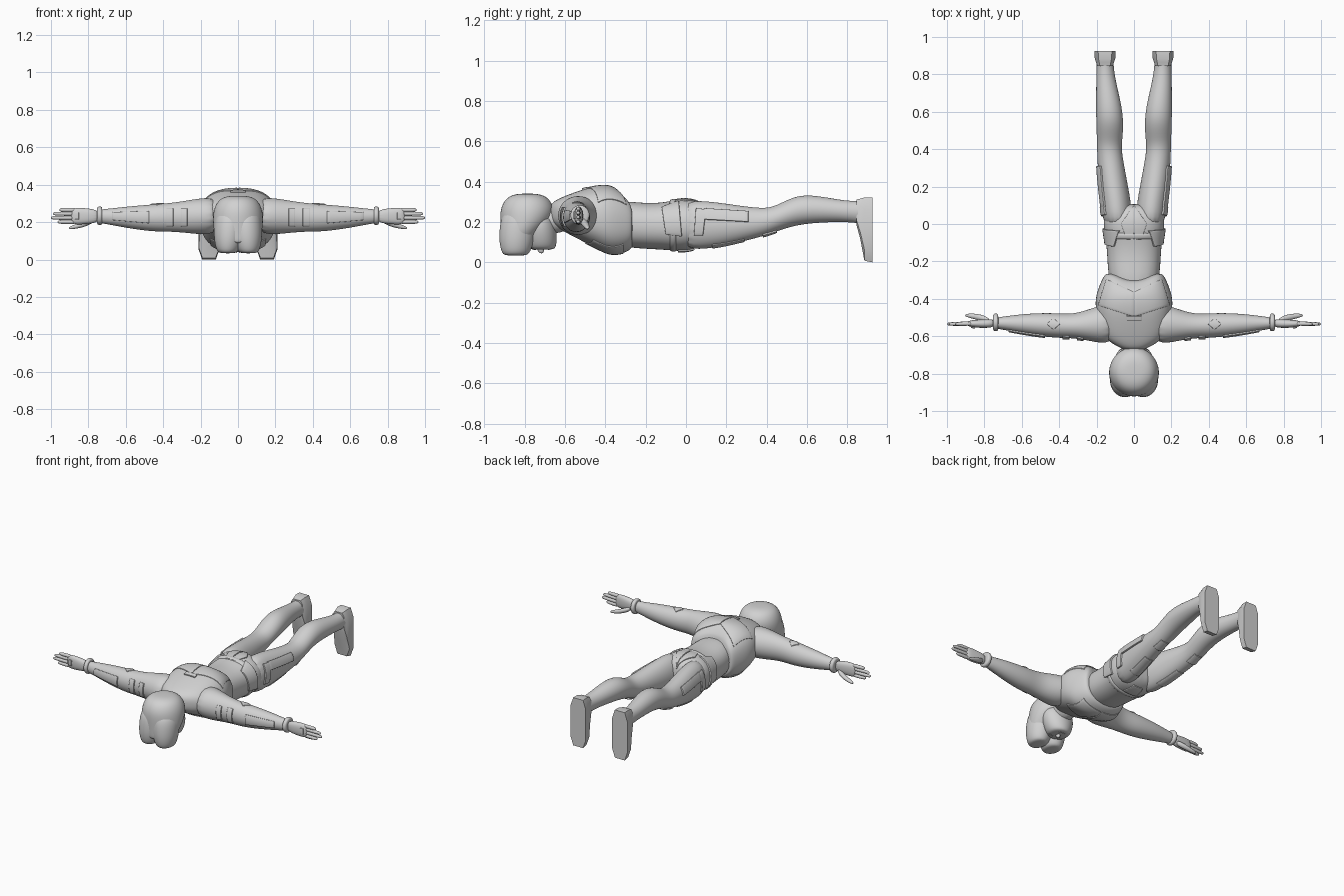
import bpy, bmesh, math
from mathutils import Vector
from mathutils.bvhtree import BVHTree

cube = bpy.data.objects.get("Cube")
if cube:
    bpy.data.objects.remove(cube, do_unlink=True)

grey = bpy.data.materials.new("light grey")
grey.use_nodes = True
grey.diffuse_color = (0.64, 0.64, 0.64, 1)
for node in grey.node_tree.nodes:
    if node.type == 'BSDF_PRINCIPLED':
        node.inputs["Base Color"].default_value = grey.diffuse_color
        node.inputs["Roughness"].default_value = 0.7


def finish(name, bm, mirror):
    """Turn a bmesh into a smooth, optionally mirrored object."""
    bmesh.ops.recalc_face_normals(bm, faces=bm.faces)
    mesh = bpy.data.meshes.new(name)
    bm.to_mesh(mesh)
    bm.free()
    mesh.shade_smooth()
    mesh.materials.append(grey)
    obj = bpy.data.objects.new(name, mesh)
    bpy.context.collection.objects.link(obj)
    if mirror:
        mod = obj.modifiers.new("mirror", 'MIRROR')
        mod.use_mirror_merge = False
    return obj


def loft(name, axis, rows, mirror=False, power=2.0, sides=16, smooth=True):
    """Skin rounded sections; each row is position, two centres, two radii."""
    bm = bmesh.new()
    rings = []
    for t, ca, cb, ra, rb in rows:
        ring = []
        for i in range(sides):
            a = math.tau * (i + 0.5) / sides
            c, s = math.cos(a), math.sin(a)
            co = [ca + ra * math.copysign(abs(c) ** (2 / power), c),
                  cb + rb * math.copysign(abs(s) ** (2 / power), s)]
            co.insert("xyz".index(axis), t)
            ring.append(bm.verts.new(co))
        rings.append(ring)
    for low, high in zip(rings, rings[1:]):
        for i in range(sides):
            j = (i + 1) % sides
            bm.faces.new((low[i], low[j], high[j], high[i]))
    bm.faces.new(rings[0])
    bm.faces.new(rings[-1])
    obj = finish(name, bm, mirror)
    if smooth:
        obj.modifiers.new("round", 'SUBSURF').levels = 2
        obj.modifiers["round"].render_levels = 2
    else:
        bpy.ops.object.select_all(action='DESELECT')
        obj.select_set(True)
        bpy.context.view_layer.objects.active = obj
        bpy.ops.object.shade_smooth_by_angle(angle=math.radians(30))
    return obj


def patch(name, target, axis, sign, corners, thick=0.016, mirror=True, n=10):
    """Lay a raised four-cornered plate on a body part, seen along an axis."""
    bpy.context.view_layer.update()
    tree = BVHTree.FromObject(target, bpy.context.evaluated_depsgraph_get())
    k = "xyz".index(axis)
    ray = Vector((0, 0, 0))
    ray[k] = -sign
    a, b, c, d = [Vector(p) for p in corners]
    bm = bmesh.new()
    grid = []
    for i in range(n + 1):
        for j in range(n + 1):
            u, v = i / n, j / n
            flat = list(a.lerp(b, u).lerp(d.lerp(c, u), v))
            flat.insert(k, sign * 2)
            hit = tree.ray_cast(Vector(flat), ray)[0]
            if hit is None:
                hit = tree.find_nearest(Vector(flat))[0]
            grid.append(bm.verts.new(hit))
    w = n + 1
    for i in range(n):
        for j in range(n):
            p = i * w + j
            bm.faces.new((grid[p], grid[p + 1], grid[p + w + 1], grid[p + w]))
    obj = finish(name, bm, mirror)
    solid = obj.modifiers.new("thickness", 'SOLIDIFY')
    solid.thickness = thick
    solid.offset = 0
    edge = obj.modifiers.new("soft edge", 'BEVEL')
    edge.width = 0.003
    edge.segments = 2
    edge.limit_method = 'ANGLE'
    return obj


# Torso, lying face down with the head toward the front
waist = loft("waist_and_hips", 'y', [
    (-.4, 0, .2, .13, .12), (-.2, 0, .178, .145, .114), (-.1, 0, .18, .15, .12),
    (-.02, 0, .185, .167, .135), (.05, 0, .187, .165, .125), (.11, 0, .19, .11, .08)],
    power=2.3)
jacket = loft("jacket", 'y', [
    (-.675, 0, .245, .05, .04), (-.65, 0, .243, .1, .065), (-.605, 0, .24, .172, .09),
    (-.5, 0, .232, .2, .137), (-.43, 0, .222, .212, .162), (-.37, 0, .207, .205, .176),
    (-.3, 0, .2, .176, .156), (-.268, 0, .195, .158, .128), (-.264, 0, .195, .14, .11)],
    power=2.5)
# Raise the jacket hem into a notch at the middle of the back
for vert in jacket.data.vertices:
    if vert.co.y > -.32 and vert.co.z > .2:
        vert.co.y -= .06 * max(0, 1 - abs(vert.co.x) / .13)
loft("belt", 'y', [
    (-.085, 0, .183, .145, .12), (-.08, 0, .183, .16, .131),
    (-.05, 0, .184, .168, .137), (-.045, 0, .184, .15, .12)], power=2.3)

# Legs and feet
leg = loft("leg", 'y', [
    (-.03, .085, .185, .08, .125), (.1, .094, .185, .082, .122),
    (.2, .109, .187, .079, .106), (.3, .122, .192, .073, .086),
    (.4, .133, .2, .066, .067), (.46, .13, .222, .07, .066),
    (.55, .129, .26, .075, .076), (.65, .136, .264, .068, .069),
    (.78, .152, .254, .051, .053), (.86, .155, .248, .046, .056),
    (.9, .155, .25, .046, .06)], mirror=True)
loft("foot", 'y', [
    (.845, .155, .25, .044, .064), (.865, .155, .215, .05, .105),
    (.885, .155, .165, .057, .163), (.925, .155, .16, .059, .167)],
    mirror=True, power=4, sides=8, smooth=False)

# Arms, cuffs and hands
arm = loft("arm", 'x', [
    (.1, -.53, .235, .115, .1), (.2, -.537, .231, .099, .1),
    (.3, -.545, .228, .068, .084), (.38, -.545, .225, .066, .077),
    (.46, -.54, .222, .067, .074), (.6, -.533, .226, .053, .058),
    (.7, -.53, .23, .035, .041), (.76, -.53, .232, .028, .036)], mirror=True)
loft("cuff", 'x', [
    (.725, -.526, .234, .035, .04), (.728, -.526, .234, .049, .051),
    (.752, -.526, .234, .049, .051), (.755, -.526, .234, .03, .035)], mirror=True)
palm = loft("palm", 'x', [
    (.74, -.53, .231, .022, .033), (.8, -.533, .232, .024, .042),
    (.85, -.533, .232, .021, .046), (.895, -.533, .232, .015, .043)],
    mirror=True, power=2.4)
for label, z, tip in (("index", .201, .965), ("middle", .223, 1),
                      ("ring", .245, .99), ("little", .265, .955)):
    loft(label + "_finger", 'x', [
        (.86, -.533, z, .012, .0125), (.92, -.533, z, .012, .012),
        (tip - .01, -.535, z, .01, .0105), (tip, -.535, z, .005, .005)],
        mirror=True, sides=10)
loft("thumb", 'x', [
    (.77, -.518, .212, .016, .016), (.82, -.5, .19, .019, .017),
    (.87, -.491, .176, .014, .013), (.905, -.488, .168, .007, .007)],
    mirror=True, sides=10)

# Head, hair, face and neck
loft("neck", 'y', [
    (-.75, 0, .2, .07, .07), (-.66, 0, .212, .066, .07), (-.57, 0, .23, .08, .08)])
loft("hair", 'z', [
    (.085, 0, -.84, .09, .07), (.095, 0, -.84, .11, .08),
    (.14, 0, -.825, .13, .097), (.2, 0, -.795, .138, .13),
    (.265, 0, -.787, .135, .138), (.315, 0, -.787, .11, .112),
    (.335, 0, -.787, .075, .075), (.341, 0, -.787, .035, .035)])
loft("fringe_lock", 'z', [
    (.033, .056, -.845, .035, .05), (.042, .055, -.845, .06, .07),
    (.1, .05, -.841, .079, .088), (.16, .046, -.835, .085, .093),
    (.22, .042, -.82, .086, .1), (.27, .035, -.81, .07, .08)], mirror=True)
face = loft("face", 'z', [
    (.062, 0, -.715, .05, .055), (.072, 0, -.717, .075, .074),
    (.13, 0, -.722, .1, .085), (.2, 0, -.73, .11, .085), (.25, 0, -.74, .08, .06)])
loft("nose", 'z', [
    (.044, 0, -.717, .007, .008), (.055, 0, -.72, .014, .017),
    (.09, 0, -.725, .016, .024)], sides=10)
patch("eye", face, 'z', -1, [(.02, -.745), (.052, -.742), (.05, -.757), (.022, -.757)], .006)
patch("mouth", face, 'z', -1, [(-.025, -.685), (.025, -.685), (.02, -.678), (-.02, -.678)],
      .006, mirror=False)

# Raised jacket panels
patch("back_panel", jacket, 'z', 1, [(.002, -.495), (.19, -.435), (.148, -.295), (.002, -.365)],
      .01)
patch("back_clasp", jacket, 'z', 1, [(-.04, -.515), (.04, -.515), (.04, -.49), (-.04, -.49)],
      .016, mirror=False)
patch("chest_panel", jacket, 'z', -1, [(.006, -.5), (.15, -.46), (.14, -.31), (.006, -.31)], .01)

# Sleeve patches
patch("upper_sleeve_tab", arm, 'y', -1, [(.27, .18), (.305, .18), (.305, .272), (.27, .272)])
patch("lower_sleeve_tab", arm, 'y', -1, [(.345, .18), (.383, .18), (.383, .272), (.345, .272)])
patch("forearm_plate", arm, 'y', -1, [(.475, .195), (.67, .212), (.67, .252), (.475, .258)])
patch("elbow_patch", arm, 'z', 1, [(.395, -.535), (.43, -.565), (.468, -.535), (.43, -.505)], .01)
patch("glove_plate", palm, 'y', -1, [(.85, .215), (.872, .215), (.872, .252), (.85, .252)], .012)

# Hip, thigh and knee details
patch("hip_pouch", waist, 'x', 1, [(-.12, .27), (-.1, .14), (-.02, .13), (-.035, .3)], .02)
patch("seat_flap", waist, 'z', 1, [(.002, .1), (.068, 0), (.04, -.08), (.002, -.08)], .012)
patch("belt_buckle", waist, 'z', -1, [(-.05, -.04), (.05, -.04), (.035, .04), (-.035, .04)],
      mirror=False)
patch("thigh_pocket", leg, 'x', 1, [(.04, .135), (.085, .135), (.1, .26), (.05, .265)], .02)
patch("thigh_strap", leg, 'x', 1, [(.09, .212), (.31, .2), (.31, .25), (.09, .265)], .02)
patch("front_thigh_plate", leg, 'z', -1, [(.07, .13), (.14, .13), (.155, .29), (.095, .29)], .01)
patch("knee_pad", leg, 'z', -1, [(.1, .38), (.165, .38), (.16, .45), (.105, .45)], .016)
